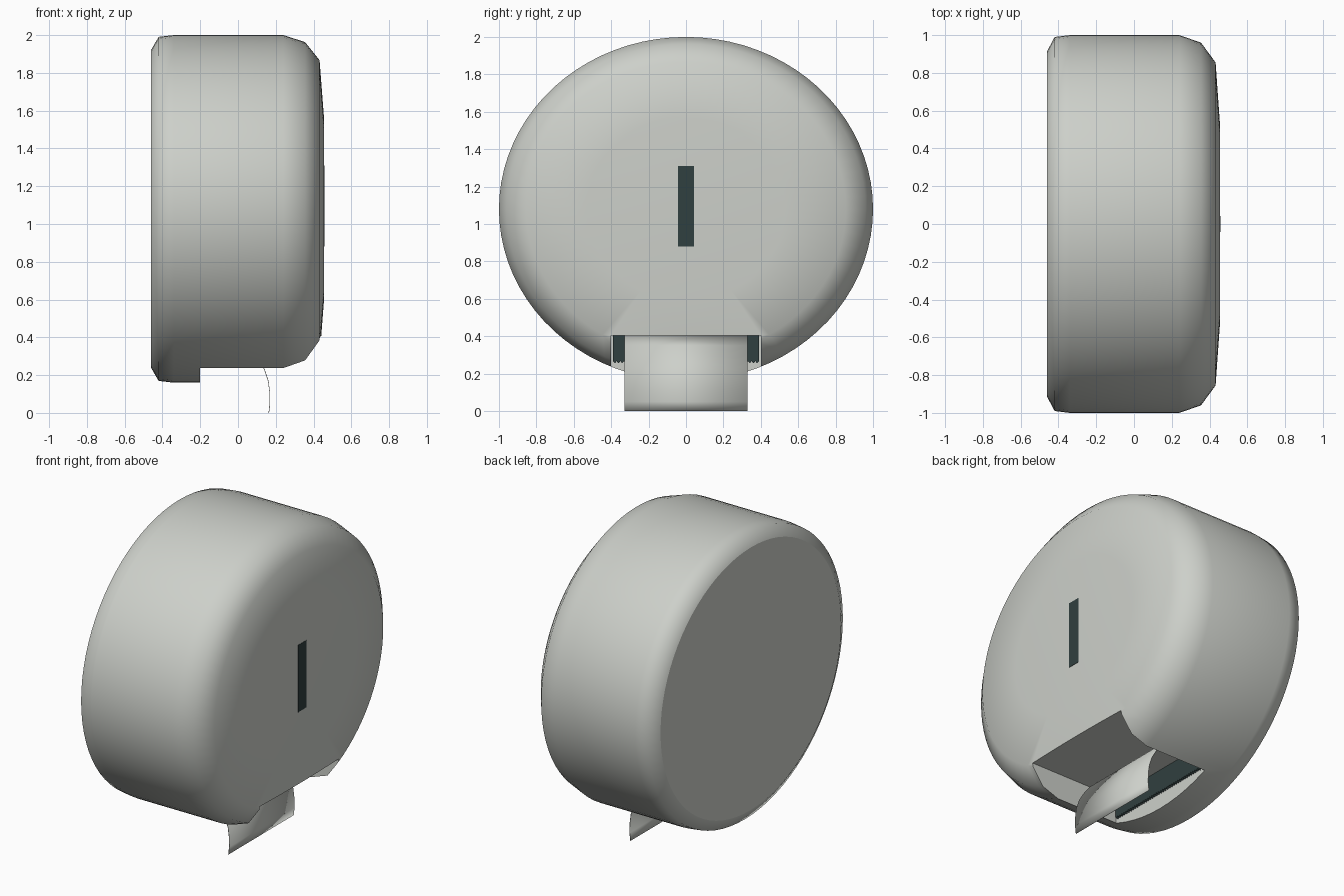
import bpy
import bmesh
from math import sin, cos, tau, radians

cube = bpy.data.objects.get("Cube")
if cube:
    bpy.data.objects.remove(cube, do_unlink=True)


def material(name, rgb):
    m = bpy.data.materials.new(name)
    m.use_nodes = True
    m.diffuse_color = (*rgb, 1)
    m.node_tree.nodes["Principled BSDF"].inputs["Base Color"].default_value = (*rgb, 1)
    return m


GREY = material("light grey plastic", (0.61, 0.63, 0.59))
DARK = material("dark slate", (0.03, 0.05, 0.05))


def finish(name, bm, mat):
    bmesh.ops.recalc_face_normals(bm, faces=bm.faces)
    mesh = bpy.data.meshes.new(name)
    bm.to_mesh(mesh)
    bm.free()
    mesh.materials.append(mat)
    obj = bpy.data.objects.new(name, mesh)
    bpy.context.collection.objects.link(obj)
    return obj


def box(name, low, high, mat):
    bm = bmesh.new()
    bmesh.ops.create_cube(bm, size=1)
    for v in bm.verts:
        v.co = [(a + b) / 2 + c * (b - a) for a, b, c in zip(low, high, v.co)]
    return finish(name, bm, mat)


def smooth(obj, degrees):
    bpy.ops.object.select_all(action="DESELECT")
    obj.select_set(True)
    bpy.context.view_layer.objects.active = obj
    bpy.ops.object.shade_smooth_by_angle(angle=radians(degrees))


# Oval drum housing: rings along x, wide oval in y and z
SEGMENTS, MID_Z, HEIGHT = 80, 1.08, 0.92
profile = [(-0.46, 0.915), (-0.42, 0.99), (-0.34, 1), (0.24, 1),
           (0.355, 0.96), (0.432, 0.855), (0.455, 0.53)]
bm = bmesh.new()
rings = []
for x, r in profile:
    angles = [tau * i / SEGMENTS for i in range(SEGMENTS)]
    rings.append([bm.verts.new((x, r * cos(a), MID_Z + HEIGHT * r * sin(a))) for a in angles])
for a, b in zip(rings, rings[1:]):
    for i in range(SEGMENTS):
        j = (i + 1) % SEGMENTS
        bm.faces.new((a[i], a[j], b[j], b[i]))
bm.faces.new(rings[0])
bm.faces.new(rings[-1])
housing = finish("housing", bm, GREY)

# Paper opening cut from the lower front
cutter = box("opening_cutter", (-0.2, -0.4, -0.1), (0.6, 0.4, 0.405), GREY)
cutter.hide_render = True
cut = housing.modifiers.new("opening", "BOOLEAN")
cut.operation = "DIFFERENCE"
cut.solver = "EXACT"
cut.object = cutter
bpy.context.view_layer.objects.active = housing
bpy.ops.object.modifier_apply(modifier=cut.name)
bpy.data.objects.remove(cutter, do_unlink=True)
smooth(housing, 65)

# Crisp rim around the flat wall side
bm = bmesh.new()
bm.from_mesh(housing.data)
for e in bm.edges:
    if all(v.co.x < -0.455 for v in e.verts):
        e.smooth = False
bm.to_mesh(housing.data)
bm.free()

# Dark level window on the front cover
box("level_window", (0.451, -0.042, 0.88), (0.457, 0.042, 1.31), DARK)

# Serrated tear plate at the back of the opening
TEETH = 40
bm = bmesh.new()
outline = [(0.39, 0.404), (-0.39, 0.404)]
outline += [(-0.39 + 0.78 * i / (2 * TEETH), 0.255 if i % 2 else 0.267)
            for i in range(2 * TEETH + 1)]
face = bm.faces.new([bm.verts.new((-0.2, y, z)) for y, z in outline])
grown = bmesh.ops.extrude_face_region(bm, geom=[face])["geom"]
bmesh.ops.translate(bm, vec=(0.015, 0, 0),
                    verts=[v for v in grown if isinstance(v, bmesh.types.BMVert)])
finish("tear_plate", bm, DARK)

# Hanging paper sheet
path = [(0.0, 0.405), (0.06, 0.35), (0.105, 0.29), (0.14, 0.23),
        (0.16, 0.17), (0.168, 0.11), (0.169, 0.05), (0.163, 0)]
bm = bmesh.new()
rows = [[bm.verts.new((x, y, z)) for y in (-0.33, 0.33)] for x, z in path]
for a, b in zip(rows, rows[1:]):
    bm.faces.new((a[0], b[0], b[1], a[1]))
paper = finish("paper_sheet", bm, GREY)
thick = paper.modifiers.new("thickness", "SOLIDIFY")
thick.thickness = 0.003
thick.offset = 0
smooth(paper, 40)
